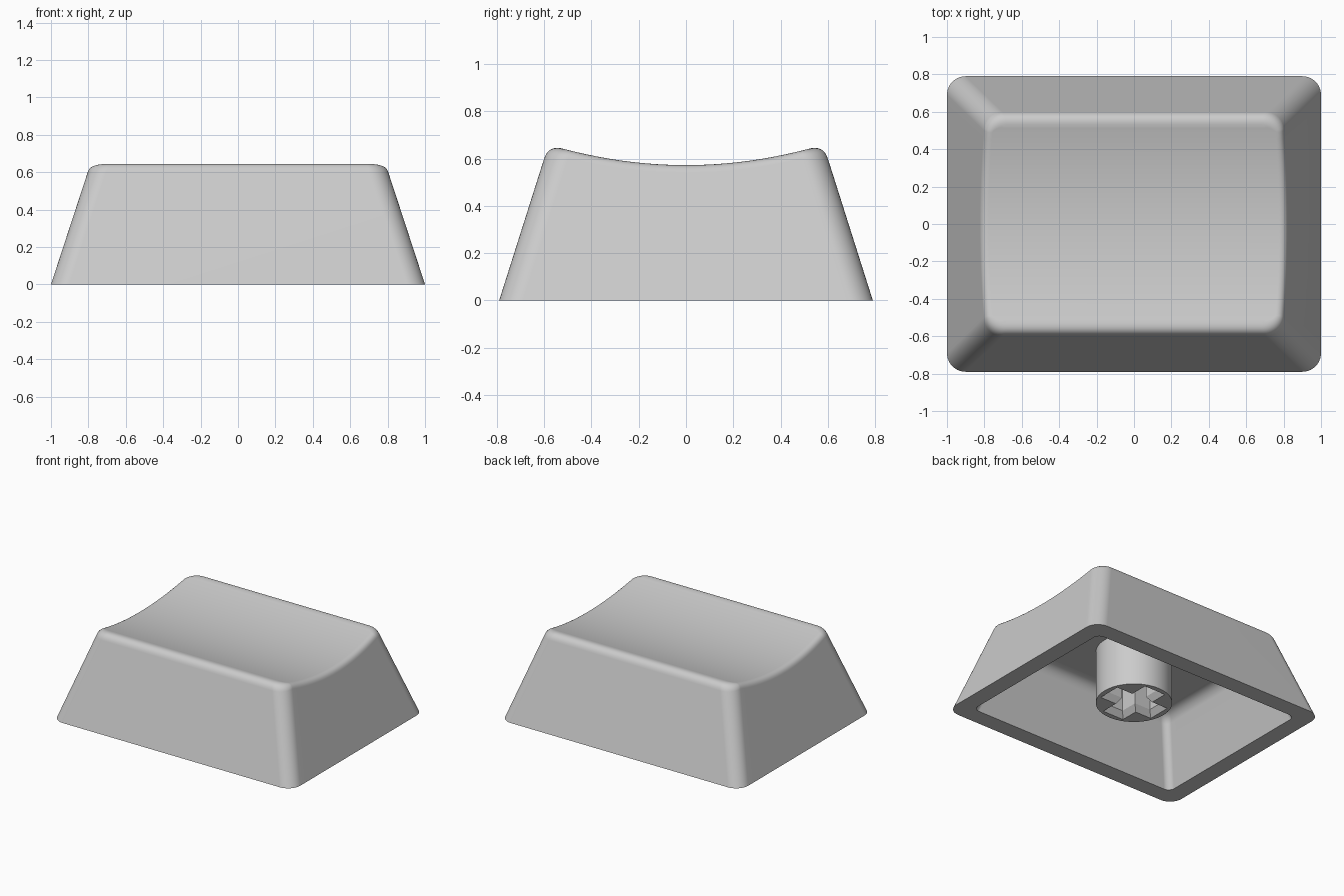
import bpy, bmesh, math
from mathutils import Vector

if "Cube" in bpy.data.objects:
    bpy.data.objects.remove(bpy.data.objects["Cube"])

grey = bpy.data.materials.new("warm_grey_plastic")
grey.diffuse_color = (0.6, 0.6, 0.6, 1)
grey.use_nodes = True
grey.node_tree.nodes["Principled BSDF"].inputs["Base Color"].default_value = grey.diffuse_color

ARC, SIDE = 10, 24          # segments per corner and per side edge
HEIGHT = 0.65
CEILING = 0.48


def half_outline(hx, hy, r):
    """Right half of a rounded rectangle, front to back: (point, normal) pairs."""
    pts = []
    for sy, a0 in ((-1, -90), (1, 0)):
        for i in range(ARC + 1):
            a = math.radians(a0 + 90 * i / ARC)
            n = Vector((math.cos(a), math.sin(a), 0))
            pts.append((Vector((hx - r, sy * (hy - r), 0)) + n * r, n))
        if sy < 0:
            for i in range(1, SIDE):
                y = (hy - r) * (2 * i / SIDE - 1)
                pts.append((Vector((hx, y, 0)), Vector((1, 0, 0))))
    return pts


def scoop(y):
    """Height of the dished top."""
    return 0.572 + 0.257 * y * y


def flat_ring(hx, hy, r, z):
    return [p + Vector((0, 0, z)) for p, n in half_outline(hx, hy, r)]


def cavity_ring(z, inset=0.0):
    return flat_ring(0.872 - 0.328 * z - inset, 0.662 - 0.317 * z - inset, 0.05 - inset * 0.5, z)


# Cavity rings (rounded ceiling edge down to the rim), then the outer wall
FILLET = 0.07
rings = []
for k in range(9):
    u = k / 8
    rings.append(cavity_ring(CEILING - FILLET * u * u, FILLET * (1 - u) ** 2))
rings += [cavity_ring(0.0), flat_ring(1.0, 0.79, 0.1, 0.0)]

# Rounded upper edge where the sloped wall meets the dished top
steps = 8
edge = [[] for _ in range(steps + 1)]
base = half_outline(1.0, 0.79, 0.1)
top = half_outline(0.787, 0.584, 0.1)
for (b, n), (t, _) in zip(base, top):
    z = HEIGHT
    for _ in range(12):
        corner = b.lerp(t, z / HEIGHT)
        z = scoop(corner.y)
    corner.z = z
    size = 0.035 + 0.03 * abs(n.y)
    wall_dir = (b - t + Vector((0, 0, -HEIGHT))).normalized()
    low = corner + wall_dir * size
    high = corner - n * size
    high.z = scoop(high.y)
    for k in range(steps + 1):
        u = k / steps
        edge[k].append(low * (1 - u) ** 2 + corner * 2 * u * (1 - u) + high * u * u)
rings += edge

# Shell: loft through all rings, close ceiling and top with cross strips
bm = bmesh.new()
loops = []
for half in rings:
    right = [bm.verts.new(p) for p in half]
    left = [bm.verts.new((-p.x, p.y, p.z)) for p in half]
    loops.append((right, left))
for (r0, l0), (r1, l1) in zip(loops, loops[1:]):
    a, b = r0 + l0[::-1], r1 + l1[::-1]
    for i in range(len(a)):
        j = (i + 1) % len(a)
        bm.faces.new((a[i], a[j], b[j], b[i]))
for right, left in (loops[0], loops[-1]):
    for k in range(len(right) - 1):
        bm.faces.new((right[k], right[k + 1], left[k + 1], left[k]))
bmesh.ops.recalc_face_normals(bm, faces=bm.faces)
mesh = bpy.data.meshes.new("keycap_shell")
bm.to_mesh(mesh)
bm.free()
shell = bpy.data.objects.new("keycap_shell", mesh)
bpy.context.collection.objects.link(shell)


# Stem: round post with a cross-shaped socket that flares at its mouth
def cross(l, w):
    return [(l, -w), (l, w), (w, w), (w, l), (-w, l), (-w, w),
            (-l, w), (-l, -w), (-w, -w), (-w, -l), (w, -l), (w, -w)]


SEG, RADIUS, FOOT = 60, 0.26, 0.08
circle = [(RADIUS * math.cos(i * math.tau / SEG), RADIUS * math.sin(i * math.tau / SEG))
          for i in range(SEG)]
bm = bmesh.new()


def add_loop(points, z):
    return [bm.verts.new((x, y, z)) for x, y in points]


def close_loop(vs):
    return [bm.edges.get((a, b)) or bm.edges.new((a, b)) for a, b in zip(vs, vs[1:] + vs[:1])]


def bridge(a, b):
    for i in range(len(a)):
        j = (i + 1) % len(a)
        bm.faces.new((a[i], a[j], b[j], b[i]))


post_top, post_foot = add_loop(circle, CEILING), add_loop(circle, FOOT)
mouth = add_loop(cross(0.222, 0.088), FOOT)
throat = add_loop(cross(0.19, 0.058), FOOT + 0.044)
socket_end = add_loop(cross(0.19, 0.058), FOOT + 0.35)
bridge(post_top, post_foot)
bridge(mouth, throat)
bridge(throat, socket_end)
bm.faces.new(socket_end)
bmesh.ops.triangle_fill(bm, use_beauty=True, edges=close_loop(post_foot) + close_loop(mouth))
bmesh.ops.recalc_face_normals(bm, faces=bm.faces)
# The post is open where it joins the ceiling, so check that its side faces outward
bm.faces.ensure_lookup_table()
side = bm.faces[0]
if side.normal.dot(side.calc_center_median().xy.to_3d()) < 0:
    bmesh.ops.reverse_faces(bm, faces=bm.faces)
mesh = bpy.data.meshes.new("stem")
bm.to_mesh(mesh)
bm.free()
stem = bpy.data.objects.new("stem", mesh)
bpy.context.collection.objects.link(stem)

# Material and shading
for ob in (shell, stem):
    ob.data.materials.append(grey)
    bpy.ops.object.select_all(action='DESELECT')
    ob.select_set(True)
    bpy.context.view_layer.objects.active = ob
    bpy.ops.object.shade_smooth_by_angle(angle=math.radians(30))
weighted = shell.modifiers.new("flat_walls", 'WEIGHTED_NORMAL')
weighted.keep_sharp = True
